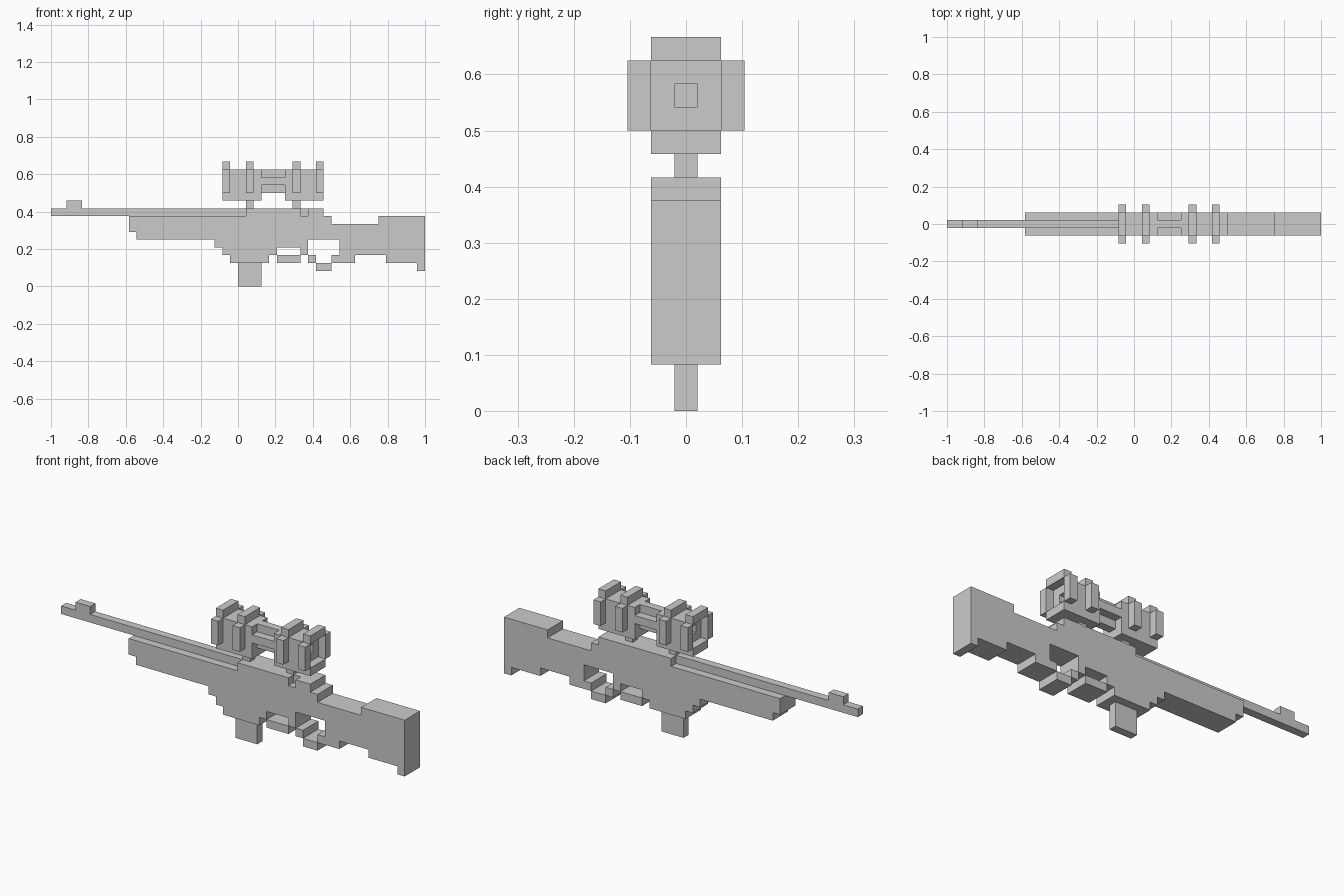
import bpy, bmesh

if "Cube" in bpy.data.objects:
    bpy.data.objects.remove(bpy.data.objects["Cube"])

U = 1 / 24  # grid step of the blocky model; x index runs 0..48, z index 0..16


def finish(name, bm):
    bmesh.ops.recalc_face_normals(bm, faces=bm.faces[:])
    mesh = bpy.data.meshes.new(name)
    bm.to_mesh(mesh)
    bm.free()
    obj = bpy.data.objects.new(name, mesh)
    bpy.context.collection.objects.link(obj)
    return obj


def prism(name, points, offset):
    """Extrude a closed outline of 3D grid points along an offset."""
    bm = bmesh.new()
    to_world = lambda p: (p[0] * U - 1, p[1] * U, p[2] * U)
    face = bm.faces.new([bm.verts.new(to_world(p)) for p in points])
    ext = bmesh.ops.extrude_face_region(bm, geom=[face])
    moved = [g for g in ext["geom"] if isinstance(g, bmesh.types.BMVert)]
    bmesh.ops.translate(bm, verts=moved, vec=[c * U for c in offset])
    return finish(name, bm)


def box(name, x, y, z):
    pts = [(x[0], y[0], z[0]), (x[1], y[0], z[0]), (x[1], y[0], z[1]), (x[0], y[0], z[1])]
    return prism(name, pts, (0, y[1] - y[0], 0))


def cut(obj, cutter):
    cutter.hide_render = True
    mod = obj.modifiers.new("cut", "BOOLEAN")
    mod.operation = "DIFFERENCE"
    mod.solver = "EXACT"
    mod.object = cutter
    bpy.context.view_layer.objects.active = obj
    bpy.ops.object.modifier_apply(modifier=mod.name)
    bpy.data.objects.remove(cutter)


def plus_prism(name, x, arm, core):
    """Plus-shaped section around the scope axis, extruded along x."""
    quarter = [(arm, core), (core, core), (core, arm)]
    pts = []
    for _ in range(4):
        pts += quarter
        quarter = [(-b, a) for a, b in quarter]
    return prism(name, [(x[0], a, 13.5 + b) for a, b in pts], (x[1] - x[0], 0, 0))


THIN, WIDE = (-0.5, 0.5), (-1.5, 1.5)

# stock and receiver, one side outline
outline = [(10, 9), (10, 7), (11, 7), (11, 6), (21, 6), (21, 5), (22, 5), (22, 4),
           (23, 4), (23, 3), (28, 3), (28, 4), (29, 4), (29, 5), (32, 5), (32, 4),
           (33, 4), (33, 6), (37, 6), (37, 4), (36, 4), (36, 3), (39, 3), (39, 4),
           (43, 4), (43, 3), (47, 3), (47, 2), (48, 2), (48, 9), (42, 9), (42, 8),
           (36, 8), (36, 9), (35, 9), (35, 10), (25, 10), (25, 9)]
stock = prism("stock", [(x, -1.5, z) for x, z in outline], (0, 3, 0))
cut(stock, box("notch_cutter", (32, 33), (-2.5, -0.5), (9, 11)))

# barrel, front sight, magazine
box("barrel", (0, 25), THIN, (9, 10))
box("front_sight", (2, 4), THIN, (10, 11))
box("magazine", (24, 27), THIN, (0, 3))

# trigger guard pieces
box("guard_front", (29, 32), WIDE, (3, 4))
box("guard_step", (33, 34), WIDE, (3, 4))
box("guard_bottom", (34, 36), WIDE, (2, 3))

# scope: both halves mirror about x index 28.5
plus_prism("scope_middle_tube", (27, 30), 1.5, 0.5)
for side in ("front", "rear"):
    def span(a, b):
        return (a, b) if side == "front" else (57 - b, 57 - a)

    for part, x in (("outer", span(22, 23)), ("inner", span(25, 26))):
        ring = plus_prism(f"scope_{side}_{part}_ring", x, 2.5, 1.5)
        cut(ring, box("ring_cutter", (x[0] - 1, x[1] + 1), WIDE, (12, 15)))
    bell = box(f"scope_{side}_bell", span(23, 27), WIDE, (12, 15))
    cut(bell, box("bell_cutter", span(22, 28), THIN, (13, 14)))
    for n, x in enumerate((span(23, 25), span(26, 27))):
        box(f"scope_{side}_base_{n + 1}", x, WIDE, (11, 12))
    box(f"scope_{side}_mount", span(25, 26), THIN, (10, 11))
